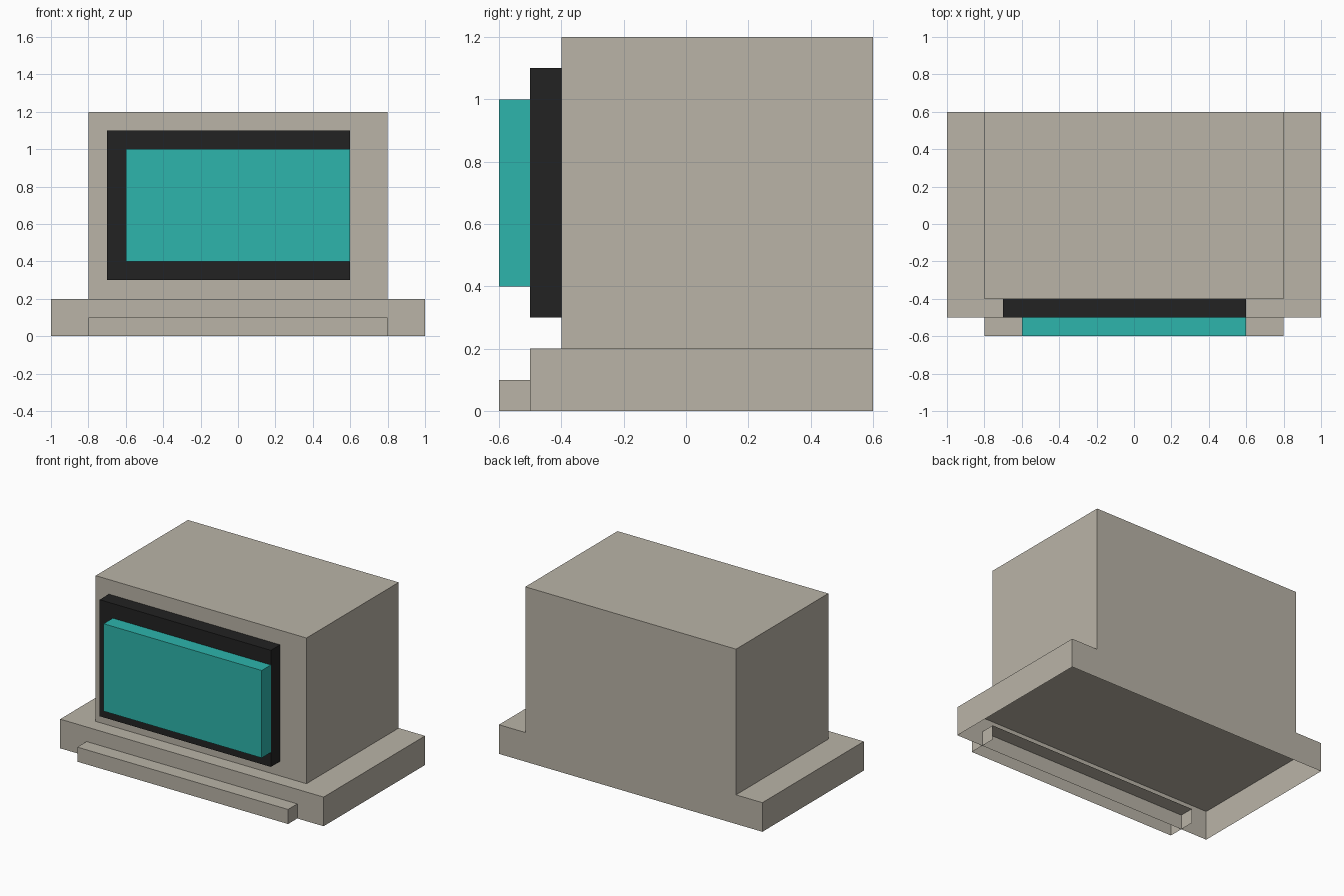
import bpy
import bmesh

if "Cube" in bpy.data.objects:
    bpy.data.objects.remove(bpy.data.objects["Cube"])


def material(name, colour):
    mat = bpy.data.materials.new(name)
    mat.diffuse_color = (*colour, 1.0)
    mat.use_nodes = True
    mat.node_tree.nodes["Principled BSDF"].inputs["Base Color"].default_value = mat.diffuse_color
    return mat


beige = material("beige plastic", (0.491, 0.456, 0.386))
black = material("black plastic", (0.016, 0.016, 0.016))
teal = material("teal glass", (0.026, 0.462, 0.413))


def box(name, low, high, mat, open_sides=()):
    """Box between two corners; open_sides lists outward directions left without a face."""
    bm = bmesh.new()
    bmesh.ops.create_cube(bm, size=1.0)
    for v in bm.verts:
        v.co = [lo + (c + 0.5) * (hi - lo) for c, lo, hi in zip(v.co, low, high)]
    bm.normal_update()
    gone = [f for f in bm.faces
            if any(f.normal.dot(d) > 0.9 for d in open_sides)]
    bmesh.ops.delete(bm, geom=gone, context='FACES')
    mesh = bpy.data.meshes.new(name)
    bm.to_mesh(mesh)
    bm.free()
    mesh.materials.append(mat)
    obj = bpy.data.objects.new(name, mesh)
    bpy.context.collection.objects.link(obj)
    return obj


DOWN, BACK = (0, 0, -1), (0, 1, 0)

# Hollow base, open underneath, with a low step running into its front
box("base", (-1.0, -0.5, 0.0), (1.0, 0.6, 0.2), beige, [DOWN])
box("front_step", (-0.8, -0.6, 0.0), (0.8, -0.4, 0.1), beige, [DOWN, BACK])

# Main housing standing on the base
box("housing", (-0.8, -0.4, 0.2), (0.8, 0.6, 1.2), beige, [DOWN])

# Off-centre frame and the screen in front of it
box("screen_frame", (-0.7, -0.5, 0.3), (0.6, -0.4, 1.1), black, [BACK])
box("screen", (-0.6, -0.6, 0.4), (0.6, -0.5, 1.0), teal, [BACK])
